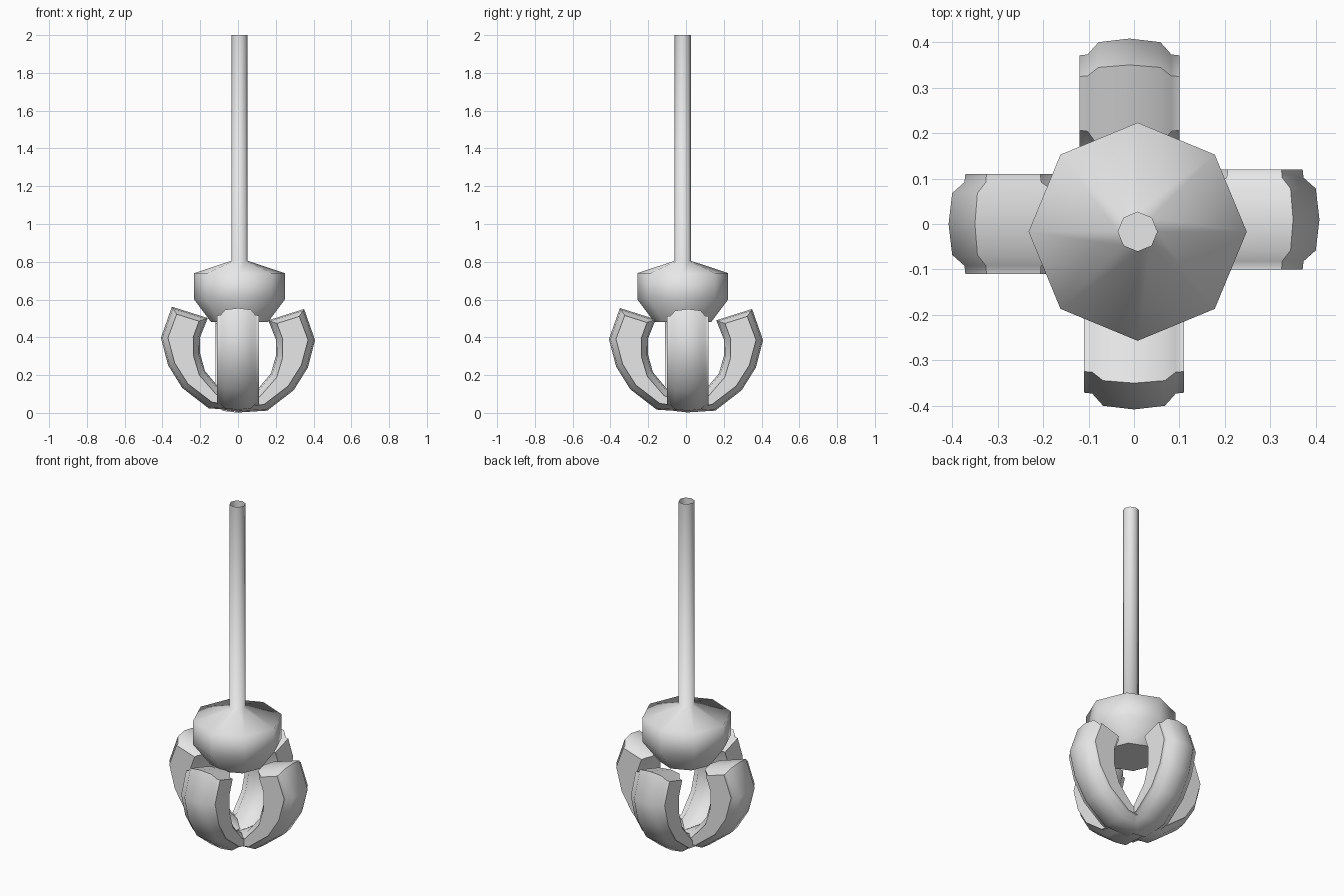
import bpy, bmesh, math
from mathutils import Vector

if "Cube" in bpy.data.objects:
    bpy.data.objects.remove(bpy.data.objects["Cube"])

grey = bpy.data.materials.new("grey_metal")
grey.diffuse_color = (0.8, 0.8, 0.8, 1)
grey.use_nodes = True
grey.node_tree.nodes["Principled BSDF"].inputs["Base Color"].default_value = grey.diffuse_color


def finish(bm, name, sharp_angle):
    """Smooth shading, with sharp edges above the given angle."""
    bmesh.ops.recalc_face_normals(bm, faces=bm.faces)
    for f in bm.faces:
        f.smooth = True
    for e in bm.edges:
        if len(e.link_faces) == 2 and e.calc_face_angle() > math.radians(sharp_angle):
            e.smooth = False
    mesh = bpy.data.meshes.new(name)
    bm.to_mesh(mesh)
    bm.free()
    mesh.materials.append(grey)
    ob = bpy.data.objects.new(name, mesh)
    bpy.context.collection.objects.link(ob)
    return ob


# Eight-sided rod and hub, open at the top of the rod
def lathe(name, profile, centre, sides=8):
    bm = bmesh.new()
    rings = [[bm.verts.new((centre[0] + r * math.cos(math.tau * i / sides),
                            centre[1] + r * math.sin(math.tau * i / sides), z))
              for i in range(sides)] for r, z in profile]
    for a, b in zip(rings, rings[1:]):
        for i in range(sides):
            j = (i + 1) % sides
            bm.faces.new((a[i], a[j], b[j], b[i]))
    cap = bm.faces.new(rings[0])
    ob_edges = list(cap.edges)
    bmesh.ops.recalc_face_normals(bm, faces=bm.faces)
    for e in ob_edges:
        e.smooth = False
    return finish(bm, name, 80)


lathe("rod_and_hub",
      [(0.15, 0.48), (0.24, 0.60), (0.24, 0.74), (0.043, 0.805), (0.043, 2.0)],
      (0.008, -0.017))

# Claw finger outline as (radius, height), from the top end to the tip
OUTER = [(0.35, 0.55), (0.408, 0.385), (0.37, 0.24), (0.295, 0.12), (0.155, 0.012), (0.0, 0.002)]
INNER = [(0.16, 0.49), (0.20, 0.39), (0.20, 0.30), (0.175, 0.21), (0.10, 0.12), (0.0, 0.06)]
# Layers across the width: (offset, inset of the outline)
HALF = [(0.11, 0.037), (0.092, 0.035), (0.068, 0.008)]
LAYERS = [(-u, d) for u, d in HALF] + [(0, 0)] + HALF[::-1]


def outline(inset):
    """Outer points followed by inner points, moved inwards by the inset."""
    outer, inner = [], []
    for k, (o, i) in enumerate(zip(OUTER, INNER)):
        o, i = Vector(o), Vector(i)
        across = i - o
        step = across.normalized() * min(inset, across.length * 0.4)
        o, i = o + step, i - step
        if k == 0:
            o += (Vector(OUTER[1]) - Vector(OUTER[0])).normalized() * inset * 0.8
            i += (Vector(INNER[1]) - Vector(INNER[0])).normalized() * inset * 0.8
        outer.append(o)
        inner.append(i)
    return outer + inner[::-1]


def finger(name, angle, shift, lift):
    bm = bmesh.new()
    out = Vector((math.cos(angle), math.sin(angle), 0))
    side = Vector((-out.y, out.x, 0))
    loops = [[bm.verts.new(out * p.x + side * (u + shift) + Vector((0, 0, p.y + lift)))
              for p in outline(d)] for u, d in LAYERS]
    n = len(loops[0])
    for a, b in zip(loops, loops[1:]):
        for i in range(n):
            j = (i + 1) % n
            bm.faces.new((a[i], a[j], b[j], b[i]))
    # Flat sides as strips of quads
    for loop in (loops[0], loops[-1]):
        for k in range(n // 2 - 1):
            bm.faces.new((loop[k], loop[k + 1], loop[n - 2 - k], loop[n - 1 - k]))
    finish(bm, name, 55)


for name, turn, shift, lift in (("right_finger", 0, 0.01, 0.0), ("back_finger", 1, 0.01, 0.0),
                                ("left_finger", 2, 0.0, 0.012), ("front_finger", 3, 0.0, 0.005)):
    finger(name, turn * math.pi / 2, shift, lift)
